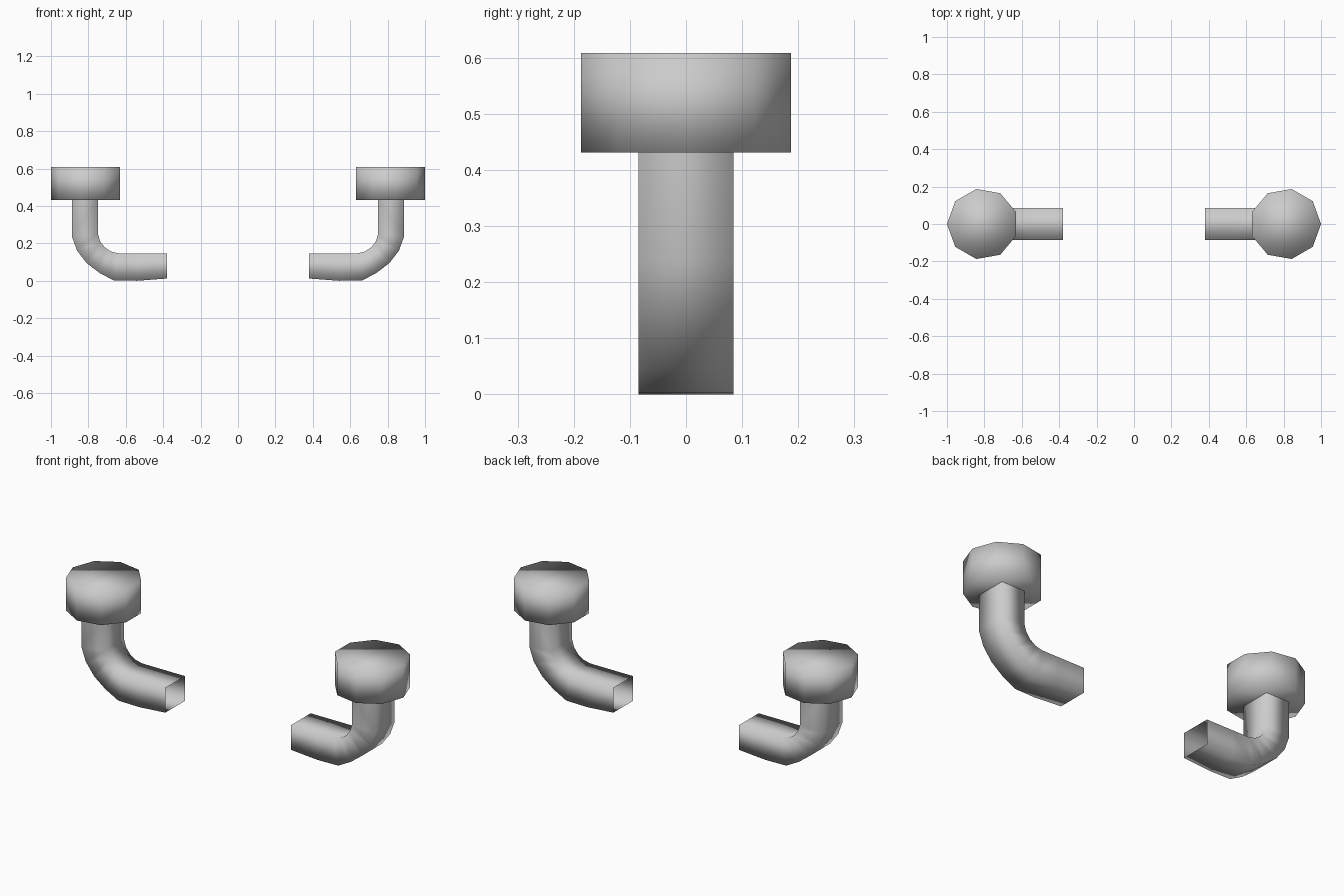
import bpy, bmesh
from mathutils import Matrix, Vector

if "Cube" in bpy.data.objects:
    bpy.data.objects.remove(bpy.data.objects["Cube"])


def finish(name, bm):
    """Smooth-shaded object mirrored to the other side."""
    bmesh.ops.recalc_face_normals(bm, faces=bm.faces)
    for f in bm.faces:
        f.smooth = True
    mesh = bpy.data.meshes.new(name)
    bm.to_mesh(mesh)
    bm.free()
    ob = bpy.data.objects.new(name, mesh)
    bpy.context.collection.objects.link(ob)
    mod = ob.modifiers.new("mirror", "MIRROR")
    mod.use_axis[0] = True
    mod.use_mirror_merge = False
    return ob


# Bent rectangular pipe, open at both ends: outer and inner outlines in x, z
OUTER = [(-.888, .431), (-.888, .237), (-.861, .162), (-.81, .095),
         (-.742, .043), (-.665, .002), (-.54, .0), (-.38, .012)]
INNER = [(-.749, .431), (-.749, .25), (-.737, .211), (-.713, .179),
         (-.68, .157), (-.64, .147), (-.54, .147), (-.38, .147)]
HALF = .085
bm = bmesh.new()
rings = []
for (ox, oz), (ix, iz) in zip(OUTER, INNER):
    corners = [(ox, -HALF, oz), (ox, HALF, oz), (ix, HALF, iz), (ix, -HALF, iz)]
    rings.append([bm.verts.new(c) for c in corners])
for a, b in zip(rings, rings[1:]):
    for i in range(4):
        j = (i + 1) % 4
        bm.faces.new((a[i], a[j], b[j], b[i]))
finish("elbow_pipe", bm)

# Nine-sided closed head on top of each pipe, one corner pointing outward
bm = bmesh.new()
bmesh.ops.create_cone(bm, cap_ends=True, segments=9, radius1=.19, radius2=.19, depth=.177)
far = max(bm.verts, key=lambda v: v.co.x * 1000 + v.co.z).co
turn = Vector((far.x, far.y)).angle_signed(Vector((-1, 0)))
bmesh.ops.rotate(bm, verts=bm.verts, matrix=Matrix.Rotation(-turn, 3, 'Z'))
bmesh.ops.translate(bm, verts=bm.verts, vec=(-.81, 0, .5195))
finish("pipe_head", bm)
